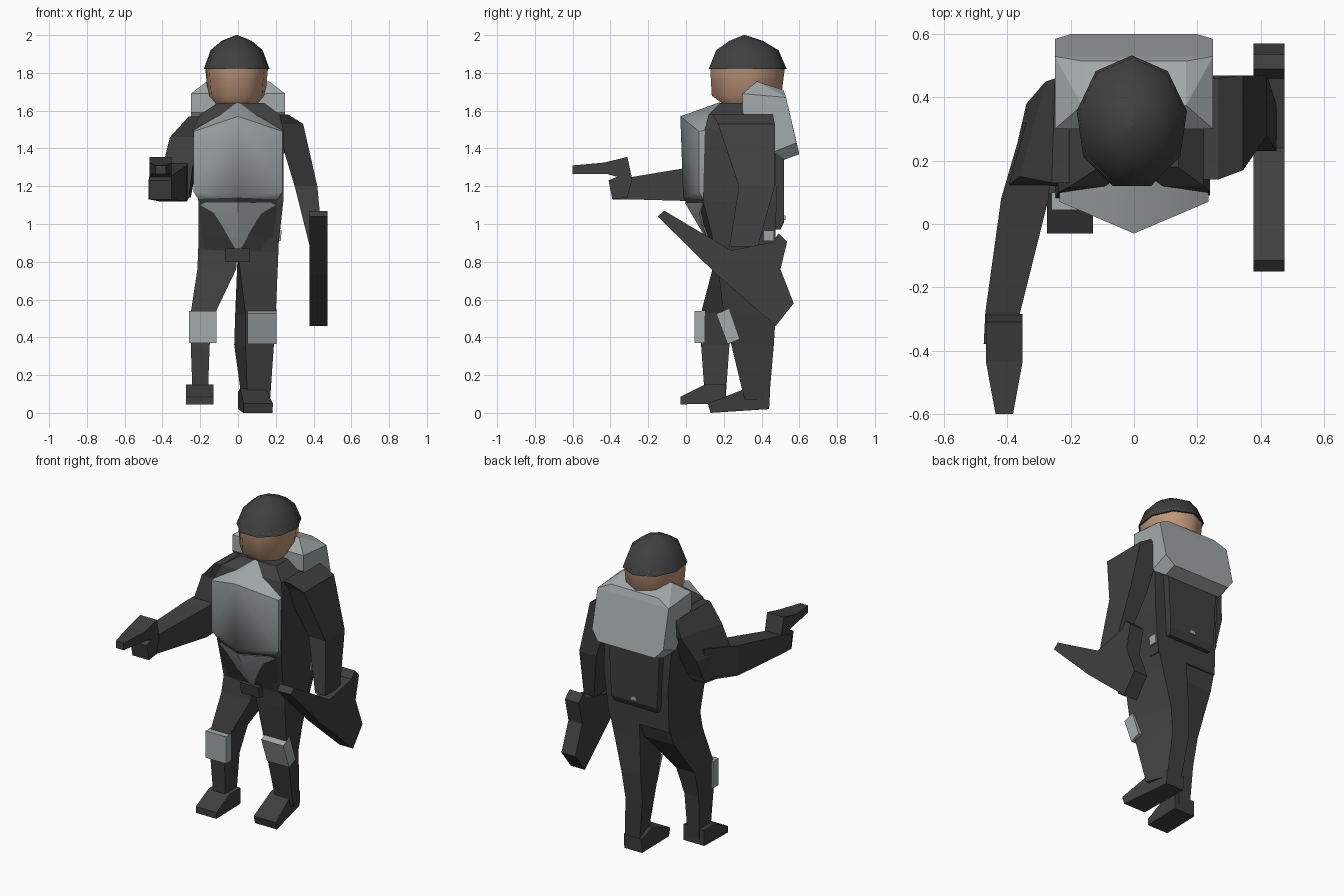
import bpy, bmesh, math

cube = bpy.data.objects.get("Cube")
if cube:
    bpy.data.objects.remove(cube, do_unlink=True)


def make_material(name, colour):
    mat = bpy.data.materials.new(name)
    mat.use_nodes = True
    mat.diffuse_color = (*colour, 1)
    bsdf = next(n for n in mat.node_tree.nodes if n.type == 'BSDF_PRINCIPLED')
    bsdf.inputs["Base Color"].default_value = (*colour, 1)
    return mat


dark = make_material("dark cloth", (.05, .05, .05))
grey = make_material("grey armour", (.37, .40, .40))
skin = make_material("skin", (.53, .31, .20))


def finish(name, bm, mat):
    bmesh.ops.recalc_face_normals(bm, faces=bm.faces)
    mesh = bpy.data.meshes.new(name)
    bm.to_mesh(mesh)
    bm.free()
    mesh.materials.append(mat)
    obj = bpy.data.objects.new(name, mesh)
    bpy.context.collection.objects.link(obj)
    return obj


def smooth(obj, degrees):
    bpy.ops.object.select_all(action='DESELECT')
    obj.select_set(True)
    bpy.context.view_layer.objects.active = obj
    bpy.ops.object.shade_smooth_by_angle(angle=math.radians(degrees))


def skin_rings(name, rings, mat):
    """Bridge equal rings of points and cap both ends."""
    bm = bmesh.new()
    loops = [[bm.verts.new(p) for p in ring] for ring in rings]
    for low, high in zip(loops, loops[1:]):
        for i in range(len(low)):
            j = (i + 1) % len(low)
            bm.faces.new((low[i], low[j], high[j], high[i]))
    bm.faces.new(loops[0])
    bm.faces.new(loops[-1])
    return finish(name, bm, mat)


def twisted_limb(name, mat, *sections):
    """Stack four-sided sections: front edge (a, b, y0) and back edge (c, d, y1)."""
    return skin_rings(name, [[(a, y0, z), (b, y0, z), (d, y1, z), (c, y1, z)]
                             for z, a, b, y0, c, d, y1 in sections], mat)


def limb(name, mat, *sections):
    """Stack rectangles (x0, x1, y0, y1) at height z."""
    return twisted_limb(name, mat, *[(z, a, b, c, a, b, d) for z, a, b, c, d in sections])


def forward_limb(name, mat, *sections):
    """String rectangles (x0, x1, z0, z1) along depth y."""
    return skin_rings(name, [[(a, y, c), (b, y, c), (b, y, d), (a, y, d)]
                             for y, a, b, c, d in sections], mat)


def prism(name, mat, x0, x1, profile):
    """Extrude a side profile of (y, z) points across x."""
    return skin_rings(name, [[(x, y, z) for y, z in profile] for x in (x0, x1)], mat)


def hull(name, mat, half, centre=()):
    """Convex solid from points mirrored in x plus points on the centre line."""
    bm = bmesh.new()
    for x, y, z in half:
        for side in (-1, 1):
            bm.verts.new((side * x, y, z))
    for y, z in centre:
        bm.verts.new((0, y, z))
    bmesh.ops.convex_hull(bm, input=bm.verts)
    loose = [v for v in bm.verts if not v.link_faces]
    bmesh.ops.delete(bm, geom=loose, context='VERTS')
    bmesh.ops.dissolve_limit(bm, angle_limit=math.radians(2), verts=bm.verts, edges=bm.edges)
    return finish(name, bm, mat)


def dome(name, mat, *levels):
    """Nine-sided smooth form from (z, x radius, y radius, y centre) levels."""
    angles = [math.tau * i / 9 for i in range(9)]
    smooth(skin_rings(name, [[(rx * math.sin(a) - .007, cy + ry * math.cos(a), z)
                              for a in angles] for z, rx, ry, cy in levels], mat), 65)


def belly_sheet(name, mat, lift, depth, rows):
    """Ridged belly surface, from (z, half width) rows, lifted forward and thickened."""
    rings = []
    for z, w in rows:
        t = (1.14 - z) / .28
        ridge = -.015 + .165 * t
        side = ridge + w * (.48 - .42 * t)
        rings.append([(-w, side - lift, z), (0, ridge - lift, z), (w, side - lift, z),
                      (w, side + depth, z), (0, ridge + depth, z), (-w, side + depth, z)])
    return skin_rings(name, rings, mat)


# Head and cap
dome("head", skin, (1.6, .1, .13, .32), (1.64, .12, .14, .32), (1.68, .155, .19, .315),
     (1.84, .17, .205, .32))
dome("helmet", dark, (1.82, .177, .213, .32), (1.92, .14, .17, .32),
     (1.97, .08, .09, .315), (2, .004, .004, .31))

# Torso with collar, and hips
limb("torso", dark, (.85, -.21, .21, .16, .47), (1.12, -.21, .24, .09, .48),
     (1.5, -.24, .24, .1, .47), (1.58, -.2, .22, .12, .47), (1.64, -.11, .14, .18, .44))
limb("crotch_guard", dark, (.8, -.07, .06, .13, .36), (.87, -.07, .06, .12, .4))

# Chest armour with a softened centre ridge
smooth(hull("chest_armour", grey,
            [(.235, .12, 1.17), (.235, .07, 1.17), (.21, .09, 1.13), (.235, .07, 1.49),
             (.235, .12, 1.5)],
            [(-.03, 1.57), (-.015, 1.14), (.18, 1.645)]), 50)

# Tapering belly with its pointed plate
heights = (.86, .93, 1.0, 1.06, 1.1, 1.14)
belly_sheet("belly", dark, 0, .15, [(z, .205) for z in heights])
belly_sheet("belly_plate", grey, .007, .002,
            list(zip(heights, (.01, .05, .09, .13, .2)))+[(1.115, .17)])

# Backpack, the panel below it, and its clip
hull("backpack", grey,
     [(.25, .3, 1.59), (.25, .3, 1.69), (.165, .375, 1.755), (.165, .515, 1.71),
      (.25, .53, 1.67), (.25, .585, 1.43), (.2, .6, 1.37), (.2, .52, 1.34), (.25, .46, 1.38)])
limb("back_panel", dark, (.97, -.15, .15, .4, .5), (1.01, -.16, .16, .4, .52),
     (1.4, -.18, .18, .4, .52))
limb("panel_clip", grey, (1.02, -.025, .025, .515, .527), (1.045, -.015, .015, .515, .527))

# Patch on the left hip
limb("hip_patch", grey, (.91, .2, .226, .41, .465), (.965, .2, .231, .41, .465))

# Arms
limb("left_arm", dark, (.88, .38, .45, .23, .38), (1.2, .3, .42, .28, .47),
     (1.53, .2, .345, .17, .47), (1.58, .18, .265, .14, .46))
twisted_limb("right_upper_arm", dark,
             (1.14, -.39, -.26, .12, -.35, -.25, .31), (1.3, -.4, -.24, .12, -.34, -.22, .38),
             (1.46, -.36, -.2, .15, -.28, -.19, .45), (1.57, -.26, -.17, .13, -.25, -.17, .46))
forward_limb("right_forearm", dark, (.32, -.35, -.25, 1.16, 1.36), (.08, -.42, -.27, 1.12, 1.31),
             (-.28, -.47, -.36, 1.13, 1.25), (-.38, -.475, -.39, 1.13, 1.22))

# Pistol with a narrowing barrel
pistol = prism("pistol", dark, -.468, -.352, [
    (-.6, 1.265), (-.6, 1.31), (-.435, 1.325), (-.31, 1.355), (-.285, 1.235),
    (-.31, 1.14), (-.39, 1.13), (-.41, 1.23), (-.365, 1.25), (-.42, 1.265)])
for v in pistol.data.vertices:
    if v.co.y < -.5:
        v.co.x = -.41 + (v.co.x + .41) * .48

# Long gun held flat at the side
prism("long_gun", dark, .378, .475, [
    (-.15, 1.04), (-.115, 1.07), (.24, .86), (.46, .905), (.49, .95), (.535, .905),
    (.5, .76), (.57, .58), (.475, .46), (.16, .735)])

# Legs, the left one turned outward
limb("right_leg", dark, (.08, -.24, -.16, .1, .21), (.36, -.25, -.15, .08, .23),
     (.53, -.25, -.12, .08, .27), (.76, -.215, -.01, .14, .43), (.88, -.21, 0, .16, .47))
twisted_limb("left_leg", dark,
             (.07, .05, .17, .31, .02, .12, .44), (.36, .04, .19, .24, -.02, .1, .465),
             (.52, .04, .2, .2, -.015, .12, .475), (.76, .01, .21, .17, -.005, .18, .47),
             (.88, 0, .215, .16, 0, .21, .47))

# Boots, the left one with its toe turned outward
prism("right_boot", dark, -.275, -.13,
      [(-.03, .045), (-.03, .085), (.1, .15), (.21, .15), (.21, .05)])
left_boot = prism("left_boot", dark, 0, .155,
                  [(.13, 0), (.115, .05), (.32, .13), (.445, .11), (.44, .02)])
for v in left_boot.data.vertices:
    t = (v.co.y - .115) / .33
    v.co.x = v.co.x * (1 - .2 * t) + .03 * (1 - t)

# Knee pads
prism("right_knee_pad", grey, -.26, -.115, [(.045, .37), (.045, .54), (.1, .54), (.1, .37)])
prism("left_knee_pad", grey, .05, .205, [(.16, .525), (.23, .55), (.285, .39), (.22, .365)])
